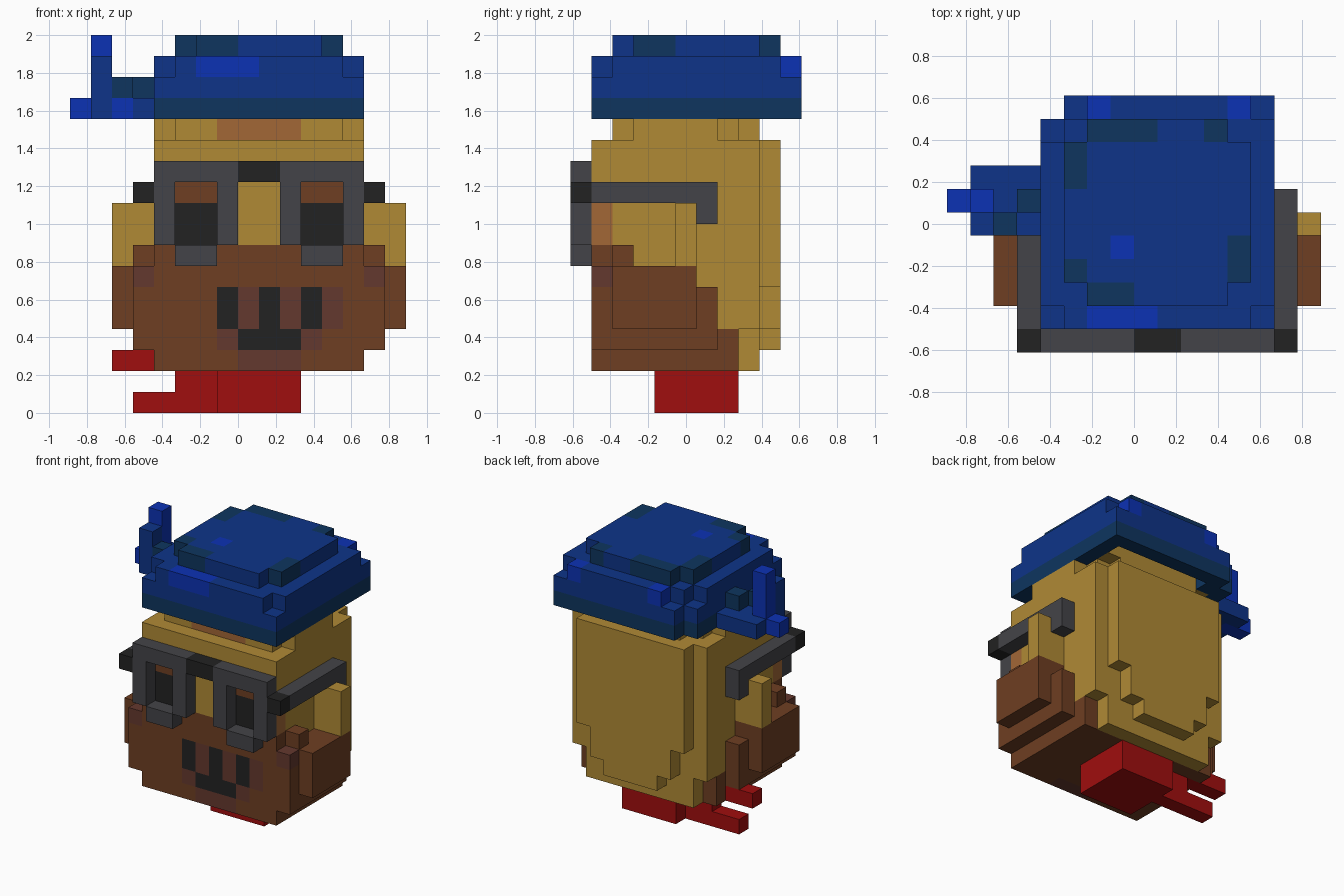
import bpy, bmesh
from mathutils import Vector

cube = bpy.data.objects.get("Cube")
if cube:
    bpy.data.objects.remove(cube, do_unlink=True)

U = 1 / 9                                   # edge of one block
ORIGIN = Vector((-8 * U, -5.5 * U, 0))

COLOURS = {
    "gold": (176, 138, 53), "orange": (162, 103, 54), "brown": (110, 62, 34),
    "rust": (100, 56, 46), "black": (34, 34, 34), "grey": (68, 68, 72),
    "red": (160, 14, 14), "blue": (14, 52, 136), "bright_blue": (12, 50, 180),
    "navy": (14, 53, 95),
}


def linear(c):
    c /= 255
    return c / 12.92 if c <= 0.04045 else ((c + 0.055) / 1.055) ** 2.4


MATS = {}
for mat_name, rgb in COLOURS.items():
    m = bpy.data.materials.new(mat_name)
    m.use_nodes = True
    col = (*[linear(c) for c in rgb], 1)
    m.diffuse_color = col
    bsdf = m.node_tree.nodes["Principled BSDF"]
    bsdf.inputs["Base Color"].default_value = col
    bsdf.inputs["Roughness"].default_value = 0.9
    MATS[mat_name] = m

taken = set()                               # blocks already owned by a part


def mirrored(boxes):
    """Add a copy of each box on the other side of the head (centre i = 9)."""
    return boxes + [(c, 18 - i1, 18 - i0, *r) for c, i0, i1, *r in boxes]


def block_part(name, boxes):
    """Fill boxes (colour, i0, i1, j0, j1, k0, k1) in order; None carves; make the outer skin."""
    cells = {}
    for colour, i0, i1, j0, j1, k0, k1 in boxes:
        for i in range(i0, i1):
            for j in range(j0, j1):
                for k in range(k0, k1):
                    if colour is None:
                        cells.pop((i, j, k), None)
                    elif (i, j, k) not in taken:
                        cells[i, j, k] = colour
    taken.update(cells)
    used = sorted(set(cells.values()))
    bm = bmesh.new()
    verts = {}

    def vert(p):
        if p not in verts:
            verts[p] = bm.verts.new(ORIGIN + Vector(p) * U)
        return verts[p]

    for cell, colour in cells.items():
        for axis in range(3):
            for side in (0, 1):
                near = list(cell)
                near[axis] += 2 * side - 1
                if tuple(near) in cells:
                    continue
                a, b = (axis + 1) % 3, (axis + 2) % 3
                ring = []
                for da, db in ((0, 0), (1, 0), (1, 1), (0, 1)):
                    p = list(cell)
                    p[axis] += side
                    p[a] += da
                    p[b] += db
                    ring.append(vert(tuple(p)))
                face = bm.faces.new(ring if side else ring[::-1])
                face.material_index = used.index(colour)
    # merge flat areas of one colour
    bmesh.ops.dissolve_limit(bm, angle_limit=0.01, verts=bm.verts[:], edges=bm.edges[:],
                             delimit={'MATERIAL'})
    mesh = bpy.data.meshes.new(name)
    bm.to_mesh(mesh)
    bm.free()
    for colour in used:
        mesh.materials.append(MATS[colour])
    ob = bpy.data.objects.new(name, mesh)
    bpy.context.collection.objects.link(ob)
    return ob


# Neck scarf with two trailing ends
block_part("neck_scarf", [
    ("red", 7, 11, 4, 8, 0, 2),
    ("red", 5, 7, 6, 7, 0, 2),
    ("red", 3, 5, 6, 7, 0, 1),
    ("red", 2, 6, 6, 7, 2, 3),
])

# Beard: stepped core, side whiskers, then the painted mouth
core = [("brown", 4, 14, 1, 3, 2, 8), ("brown", 4, 14, 3, 6, 2, 7),
        ("brown", 4, 14, 6, 7, 2, 6), ("brown", 4, 14, 7, 8, 2, 4)]
whiskers = mirrored([
    ("brown", 14, 15, 1, 6, 3, 7), ("brown", 14, 15, 6, 7, 3, 6),
    ("brown", 14, 15, 2, 3, 7, 8), ("brown", 15, 16, 2, 6, 4, 7),
    ("rust", 14, 15, 1, 2, 6, 7),
])
mouth = [("rust", 8, 13, 1, 2, 4, 6), ("rust", 7, 12, 1, 2, 3, 4),
         ("rust", 8, 11, 1, 2, 2, 3), ("black", 8, 11, 1, 2, 3, 4)]
mouth += [("black", i, i + 1, 1, 2, 4, 6) for i in (7, 9, 11)]
block_part("beard", core + whiskers + mouth)

# Head: main mass, back steps, crown, brow and eyes
head = [
    ("gold", 4, 14, 1, 8, 2, 13),
    ("gold", 4, 14, 8, 9, 4, 13), ("gold", 5, 13, 8, 9, 2, 4),
    ("gold", 5, 13, 9, 10, 6, 13), ("gold", 6, 12, 9, 10, 4, 6),
    ("gold", 7, 11, 9, 10, 3, 4),
    ("gold", 5, 13, 2, 8, 13, 14), ("gold", 4, 14, 3, 7, 13, 14),
    ("gold", 6, 12, 8, 9, 13, 14), ("gold", 5, 13, 2, 9, 14, 15),
    ("orange", 7, 11, 2, 3, 13, 14),
]
eyes = mirrored([
    ("orange", 13, 14, 1, 2, 8, 10),
    ("black", 11, 13, 1, 2, 8, 10), ("brown", 11, 13, 1, 2, 10, 11),
])
block_part("head", head + eyes)

# Ears
block_part("ears", mirrored([("gold", 14, 16, 5, 6, 7, 10)]))

# Glasses: rims with open lenses, bridge, hinges and arms
block_part("glasses", mirrored([
    ("grey", 10, 14, 0, 1, 8, 12), (None, 11, 13, 0, 1, 8, 11),
    ("grey", 11, 13, 0, 1, 7, 8),
    ("black", 8, 10, 0, 1, 11, 12),
    ("black", 14, 15, 0, 1, 10, 11),
    ("grey", 14, 15, 1, 7, 10, 11), ("grey", 14, 15, 6, 7, 9, 10),
]))

# Cap: hollow band, rounded body and top with patches
cap = [
    ("navy", 4, 14, 1, 11, 14, 15), (None, 5, 13, 2, 10, 14, 15),
    ("blue", 4, 14, 1, 11, 15, 17), ("blue", 5, 13, 2, 10, 17, 18),
    ("navy", 5, 6, 9, 10, 14, 15),
    (None, 4, 5, 10, 11, 14, 18),
]
cap += [(None, i, i + 1, j, j + 1, 16, 17)
        for i, j in ((4, 1), (13, 1), (13, 10), (5, 10), (4, 9))]
cap += [(None, i, i + 1, j, j + 1, 17, 18) for i in (5, 12) for j in (2, 9)]
cap += [("navy", i0, i1, j0, j1, 17, 18) for i0, i1, j0, j1 in (
    (6, 9, 9, 10), (11, 12, 9, 10), (5, 6, 7, 9),
    (12, 13, 3, 5), (5, 6, 3, 4), (6, 8, 2, 3))]
cap += [("bright_blue", i0, i1, j, j + 1, k, k + 1) for i0, i1, j, k in (
    (7, 8, 4, 17), (6, 9, 1, 16), (6, 7, 10, 16), (12, 13, 10, 16))]
block_part("cap", cap)

# Knot and loose ends at the side of the cap
block_part("cap_knot", [
    ("blue", 1, 4, 5, 8, 14, 15),
    ("bright_blue", 2, 3, 5, 6, 14, 15),
    ("navy", 2, 3, 5, 6, 15, 16), ("navy", 3, 4, 6, 7, 15, 16),
    ("blue", 1, 2, 5, 6, 15, 17),
    ("bright_blue", 1, 2, 6, 7, 14, 18),
    ("bright_blue", 0, 1, 6, 7, 14, 15),
])
